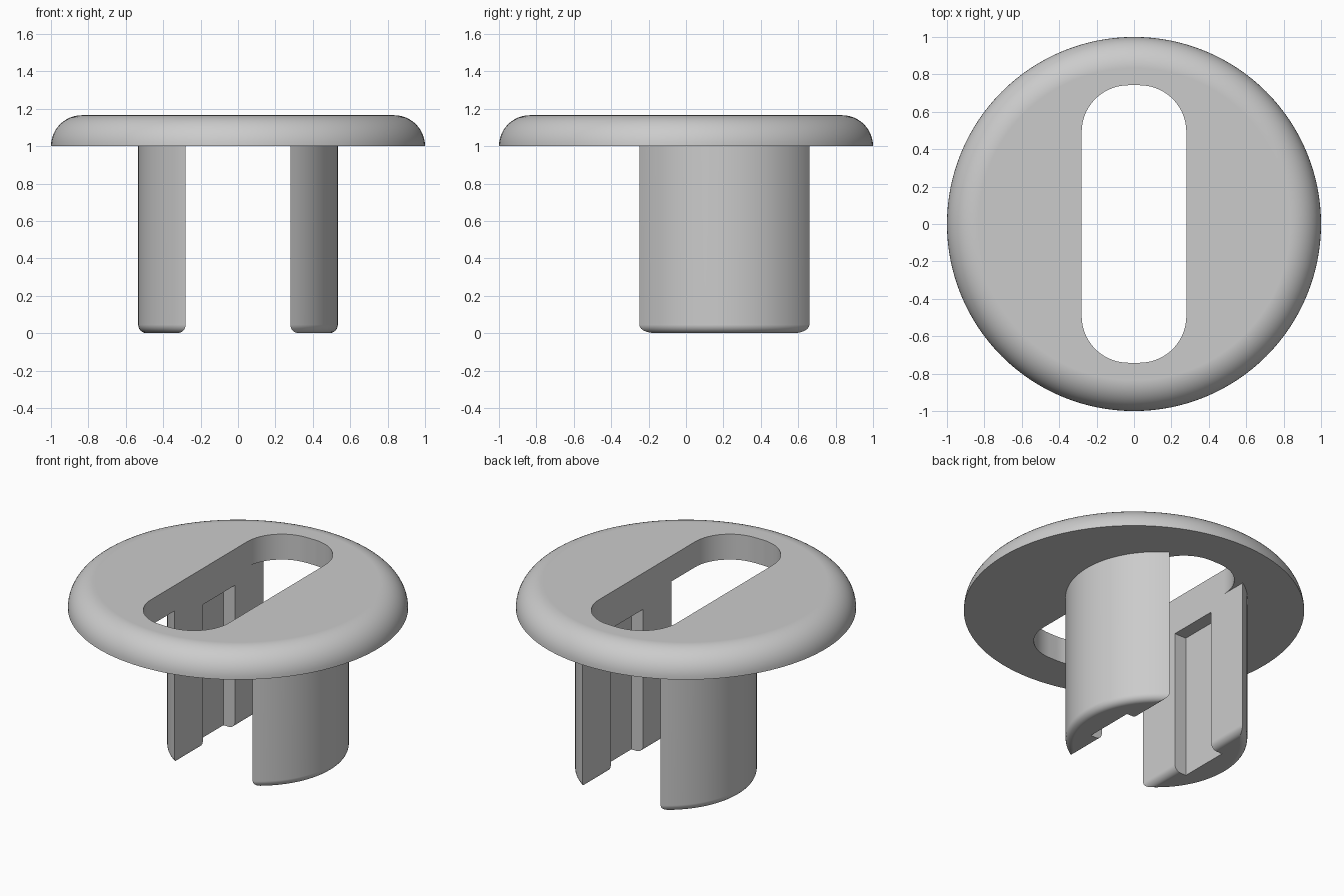
import bpy, bmesh, math

cube = bpy.data.objects.get("Cube")
if cube:
    bpy.data.objects.remove(cube, do_unlink=True)

# Single plain grey
grey = bpy.data.materials.new("plain_grey")
grey.use_nodes = True
colour = (0.6, 0.6, 0.6, 1)
grey.diffuse_color = colour
for node in grey.node_tree.nodes:
    if node.type == 'BSDF_PRINCIPLED':
        node.inputs["Base Color"].default_value = colour

SLOT_X, SLOT_Y, SLOT_R = 0.28, 0.742, 0.25   # slot half sizes and corner radius
PLATE_Z, PLATE_T = 1.0, 0.165                # underside height and thickness
LEG_R, LEG_Y = 0.534, 0.205                  # leg arc radius and centre
FOOT_R = 0.045                               # rounding under the legs
GROOVE_X, GROOVE_Y0, GROOVE_Y1, GROOVE_TOP = 0.364, 0.04, 0.37, 0.93


def arc(cx, cy, r, a0, a1, steps):
    angles = [math.radians(a0 + (a1 - a0) * i / steps) for i in range(steps + 1)]
    return [(cx + r * math.cos(a), cy + r * math.sin(a)) for a in angles]


def loft(name, rings):
    """Closed solid through (outline, height) rings with equal point counts."""
    bm = bmesh.new()
    loops = [[bm.verts.new((x, y, z)) for x, y in points] for points, z in rings]
    for low, high in zip(loops, loops[1:]):
        for i in range(len(low)):
            bm.faces.new((low[i - 1], low[i], high[i], high[i - 1]))
    bm.faces.new(loops[0][::-1])
    bm.faces.new(loops[-1])
    bmesh.ops.remove_doubles(bm, verts=bm.verts[:], dist=0.0001)
    bmesh.ops.recalc_face_normals(bm, faces=bm.faces[:])
    mesh = bpy.data.meshes.new(name)
    bm.to_mesh(mesh)
    bm.free()
    mesh.materials.append(grey)
    obj = bpy.data.objects.new(name, mesh)
    bpy.context.collection.objects.link(obj)
    return obj


def activate(obj):
    bpy.ops.object.select_all(action='DESELECT')
    obj.select_set(True)
    bpy.context.view_layer.objects.active = obj


def smooth(obj):
    activate(obj)
    bpy.ops.object.shade_smooth_by_angle(angle=math.radians(30))
    weighted = obj.modifiers.new("flat_faces", 'WEIGHTED_NORMAL')
    weighted.keep_sharp = True


# Round plate with a quarter-round rim
rim = arc(1 - PLATE_T, PLATE_Z, PLATE_T, 0, 90, 12)
plate = loft("round_plate", [(arc(0, 0, r, 0, 360, 128)[:-1], z) for r, z in rim])

# Rounded slot through the plate
outline = []
for i, (sx, sy) in enumerate([(1, 1), (-1, 1), (-1, -1), (1, -1)]):
    outline += arc(sx * (SLOT_X - SLOT_R), sy * (SLOT_Y - SLOT_R), SLOT_R,
                   90 * i, 90 * i + 90, 14)
cutter = loft("slot_cutter", [(outline, 0.9), (outline, 1.3)])
cutter.hide_render = True
slot = plate.modifiers.new("slot", 'BOOLEAN')
slot.operation, slot.solver, slot.object = 'DIFFERENCE', 'EXACT', cutter
activate(plate)
bpy.ops.object.modifier_apply(modifier=slot.name)
bpy.data.objects.remove(cutter, do_unlink=True)
smooth(plate)


def leg_outline(side, inset, groove_x):
    """Arc segment shrunk by inset, with a groove in its flat inner face."""
    x, r = SLOT_X + inset, LEG_R - inset
    half = math.degrees(math.acos(x / r))
    points = arc(0, LEG_Y, r, -half, half, 32)
    points += [(x, GROOVE_Y1), (groove_x, GROOVE_Y1), (groove_x, GROOVE_Y0), (x, GROOVE_Y0)]
    return [(side * px, py) for px, py in points]


# Two curved legs with rounded feet; the groove closes just below the plate
for name, side in (("left_leg", 1), ("right_leg", -1)):
    rings = [(leg_outline(side, FOOT_R - d, GROOVE_X), z)
             for d, z in arc(0, FOOT_R, FOOT_R, -90, 0, 6)]
    rings.append((leg_outline(side, 0, GROOVE_X), GROOVE_TOP))
    rings += [(leg_outline(side, 0, SLOT_X), z) for z in (GROOVE_TOP, PLATE_Z)]
    smooth(loft(name, rings))
